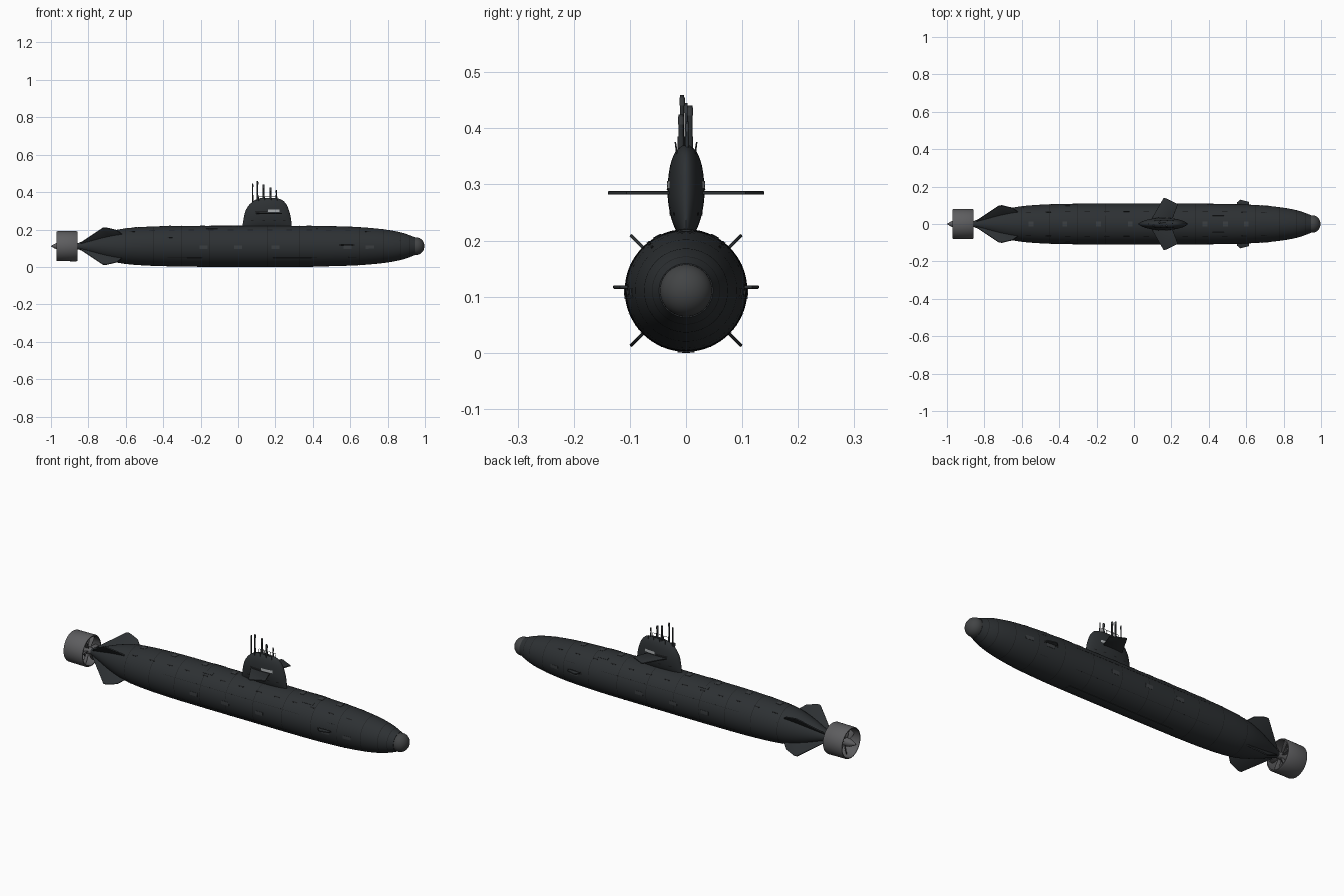
import bpy, bmesh
from math import sin, cos, pi, radians
from mathutils import Vector, Matrix

if "Cube" in bpy.data.objects:
    bpy.data.objects.remove(bpy.data.objects["Cube"])

CZ = 0.111  # height of the hull axis


def mat(name, r, g, b):
    m = bpy.data.materials.new(name)
    m.diffuse_color = (r, g, b, 1)
    m.use_nodes = True
    m.node_tree.nodes["Principled BSDF"].inputs["Base Color"].default_value = m.diffuse_color
    return m


HULL = mat("hull_black", 0.026, 0.030, 0.033)
DARK = mat("slot_black", 0.012, 0.013, 0.014)
PANEL = mat("panel_grey", 0.045, 0.05, 0.054)
DOME = mat("dome_grey", 0.055, 0.058, 0.06)
STEEL = mat("duct_grey", 0.11, 0.11, 0.115)
GLASS = mat("window_grey", 0.4, 0.42, 0.43)


def finish(name, bm, material, angle=35):
    bmesh.ops.recalc_face_normals(bm, faces=bm.faces)
    me = bpy.data.meshes.new(name)
    bm.to_mesh(me)
    bm.free()
    ob = bpy.data.objects.new(name, me)
    bpy.context.collection.objects.link(ob)
    me.materials.append(material)
    bpy.ops.object.select_all(action='DESELECT')
    ob.select_set(True)
    bpy.context.view_layer.objects.active = ob
    bpy.ops.object.shade_smooth_by_angle(angle=radians(angle))
    return ob


def loft(name, rings, material, caps=True, closed=False, angle=35):
    bm = bmesh.new()
    vs = [[bm.verts.new(p) for p in r] for r in rings]
    n = len(rings[0])
    pairs = list(zip(vs, vs[1:])) + ([(vs[-1], vs[0])] if closed else [])
    for a, b in pairs:
        for i in range(n):
            bm.faces.new((a[i], a[(i + 1) % n], b[(i + 1) % n], b[i]))
    if caps and not closed:
        bm.faces.new(vs[0])
        bm.faces.new(vs[-1])
    return finish(name, bm, material, angle)


def revolve(name, profile, material, n=64, **kw):
    rings = [[(x, r * cos(2 * pi * i / n), CZ + r * sin(2 * pi * i / n)) for i in range(n)]
             for x, r in profile]
    return loft(name, rings, material, **kw)


def plate(name, pts, thick, matrix, material, bevel=0.0015):
    """Prism of a 2D outline, thick along local z."""
    bm = bmesh.new()
    f = bm.faces.new([bm.verts.new((x, y, -thick / 2)) for x, y in pts])
    g = bmesh.ops.extrude_face_region(bm, geom=[f])
    bmesh.ops.translate(bm, vec=(0, 0, thick), verts=[v for v in g['geom'] if isinstance(v, bmesh.types.BMVert)])
    bmesh.ops.bevel(bm, geom=bm.edges[:], offset=bevel, segments=2, affect='EDGES', profile=0.5)
    bmesh.ops.transform(bm, matrix=matrix, verts=bm.verts)
    return finish(name, bm, material)


def rod(name, pts, r, material=HULL):
    cu = bpy.data.curves.new(name, 'CURVE')
    cu.dimensions = '3D'
    cu.bevel_depth, cu.bevel_resolution, cu.use_fill_caps = r, 3, True
    s = cu.splines.new('POLY')
    s.points.add(len(pts) - 1)
    for p, c in zip(s.points, pts):
        p.co = (*c, 1)
    cu.materials.append(material)
    ob = bpy.data.objects.new(name, cu)
    bpy.context.collection.objects.link(ob)


def interp(table, t):
    """Smooth curve through table rows (t, a, b, ...)."""
    k = max(i for i in range(len(table) - 1) if table[i][0] <= t or i == 0)
    p = [Vector(table[min(max(k + d, 0), len(table) - 1)]) for d in (-1, 0, 1, 2)]
    h = p[2][0] - p[1][0]
    u = (t - p[1][0]) / h
    m1 = (p[2] - p[0]) * (h / (p[2][0] - p[0][0]))
    m2 = (p[3] - p[1]) * (h / (p[3][0] - p[1][0]))
    return (p[1] * (2*u**3 - 3*u*u + 1) + m1 * (u**3 - 2*u*u + u)
            + p[2] * (3*u*u - 2*u**3) + m2 * (u**3 - u*u))


# Hull
HP = [(-0.86, 0.015), (-0.80, 0.037), (-0.72, 0.067), (-0.64, 0.089), (-0.55, 0.100),
      (-0.40, 0.107), (-0.2, 0.109), (0.2, 0.109), (0.45, 0.108), (0.6, 0.104),
      (0.7, 0.098), (0.8, 0.087), (0.88, 0.071), (0.945, 0.048)]
hr = lambda x: interp(HP, x)[1]
revolve("hull", [(x, hr(x)) for x in (-0.86 + 1.805 * i / 90 for i in range(91))], HULL)

# Rounded sonar dome at the bow
revolve("bow_dome", [(0.935, 0.044), (0.943, 0.046)] +
        [(0.955 + 0.042 * sin(a), 0.0465 * cos(a)) for a in (pi / 2 * i / 12 for i in range(12))] +
        [(0.997, 0.0005)], DOME)

# Hull seam bands
for x in (-0.6, -0.45, -0.3, -0.15, 0.0, 0.16, 0.33, 0.5, 0.65, 0.78, 0.87, 0.915):
    revolve("hull_seam", [(x - 0.0012, hr(x - 0.0012) + 0.0008), (x + 0.0012, hr(x + 0.0012) + 0.0008)],
            DARK, caps=False)


def patch(name, x0, x1, a, w, lift, material):
    """Raised panel wrapped on the hull, at angle a (0 = +y side, 90 = top), arc width w."""
    rings = []
    for i in range(7):
        x = x0 + (x1 - x0) * i / 6
        r, ring = hr(x), []
        for l, seq in ((lift, range(6)), (-0.003, range(5, -1, -1))):
            for j in seq:
                b = radians(a - w / 2 + w * j / 5)
                ring.append((x, (r + l) * cos(b), CZ + (r + l) * sin(b)))
        rings.append(ring)
    loft(name, rings, material)


# Deck hatches, keel plate, side ports and grey side panels
for x in (-0.55, -0.37, -0.19, -0.02, 0.38, 0.49, 0.6):
    patch("deck_hatch", x - 0.013, x + 0.013, 90, 14, 0.0015, PANEL)
patch("keel_plate", -0.22, 0.4, 270, 16, 0.002, HULL)
for mirror in (False, True):
    side = lambda a: 180 - a if mirror else a
    for x in (-0.185, 0.0, 0.2, 0.585, 0.705):
        patch("side_panel", x - 0.022, x + 0.022, side(-3), 10, 0.0012, PANEL)
    for i in range(13):
        x = -0.58 + i * 0.105
        patch("flood_port", x, x + 0.03, side(52), 3, 0.0009, DARK)
    for x in (-0.14, 0.45):
        patch("side_hatch", x - 0.03, x + 0.03, side(62), 8, 0.0015, HULL)
    for a in (25, -35):
        patch("long_seam", -0.6, 0.87, side(a), 0.7, 0.0006, DARK)

# Sail: height, rear x, front x, half width
SP = [(0.205, 0.022, 0.288, 0.012), (0.235, 0.026, 0.286, 0.025), (0.27, 0.032, 0.281, 0.032),
      (0.30, 0.040, 0.273, 0.0325), (0.33, 0.058, 0.261, 0.029), (0.35, 0.080, 0.246, 0.023),
      (0.362, 0.100, 0.228, 0.016), (0.369, 0.125, 0.200, 0.007)]


def sail_point(z, t, lift=0.0):
    _, xa, xb, w = interp(SP, z)
    return ((xa + xb) / 2 + (xb - xa) / 2 * cos(t), (w + lift) * sin(t), z)


loft("sail", [[sail_point(0.205 + 0.164 * i / 32, 2 * pi * j / 48) for j in range(48)]
              for i in range(33)], HULL)


def sail_patch(name, x0, x1, z0, z1, s, material):
    bm = bmesh.new()
    rows = []
    for z in (z0, z1):
        _, xa, xb, w = interp(SP, z)
        row = []
        for i in range(7):
            x = x0 + (x1 - x0) * i / 6
            u = (2 * x - xa - xb) / (xb - xa)
            row.append(bm.verts.new((x, s * (w * (1 - u * u) ** 0.5 + 0.0015), z)))
        rows.append(row)
    for i in range(6):
        bm.faces.new((rows[0][i], rows[0][i + 1], rows[1][i + 1], rows[1][i]))
    finish(name, bm, material)


# Sail windows and slots, sail planes, bow planes
for s in (-1, 1):
    sail_patch("sail_window", 0.16, 0.222, 0.293, 0.306, s, GLASS)
    sail_patch("sail_slot", 0.09, 0.155, 0.29, 0.299, s, DARK)
    for x in (0.07, 0.13, 0.19, 0.24):
        sail_patch("sail_port", x, x + 0.014, 0.245, 0.25, s, DARK)
    plate("sail_plane", [(0.09, s * 0.015), (0.098, s * 0.035), (0.158, s * 0.139), (0.167, s * 0.139),
                         (0.235, s * 0.106), (0.203, s * 0.02)], 0.006,
          Matrix.Translation((0, 0, 0.285)), HULL)
    plate("bow_plane", [(0.55, s * 0.09), (0.55, s * 0.115), (0.568, s * 0.13), (0.615, s * 0.118),
                        (0.615, s * 0.09)], 0.006, Matrix.Translation((0, 0, 0.117)), HULL)
    patch("bow_plane_slot", 0.54, 0.622, 3 if s > 0 else 177, 6, 0.001, DARK)

# Masts and periscopes: x, y, top, radius
for x, y, top, r in ((0.078, 0.0, 0.445, 0.0028), (0.104, -0.007, 0.459, 0.004),
                     (0.136, 0.007, 0.441, 0.0045), (0.174, -0.009, 0.425, 0.0045),
                     (0.205, 0.002, 0.412, 0.0025)):
    rod("mast", [(x, y, 0.335), (x, y, top)], r)
    rod("mast_sleeve", [(x, y, 0.335), (x, y, 0.385)], r * 1.35)
    rod("mast_head", [(x, y, top - 0.018), (x, y, top - 0.004)], r * 1.3, PANEL)

# Handrails on the sail top
for s in (-1, 1):
    rod("sail_rail", [(0.11, s * 0.015, 0.352), (0.11, s * 0.019, 0.375),
                      (0.21, s * 0.019, 0.375), (0.21, s * 0.015, 0.352)], 0.0013)
    for x in (0.143, 0.177):
        rod("rail_post", [(x, s * 0.016, 0.35), (x, s * 0.019, 0.375)], 0.0013)

# X-shaped stern fins
FIN = [(-0.845, 0.012), (-0.838, 0.030), (-0.722, 0.139), (-0.705, 0.140), (-0.648, 0.121),
       (-0.60, 0.07), (-0.66, 0.02)]
for k in range(4):
    plate("stern_fin", FIN, 0.006, Matrix.Translation((0, 0, CZ)) @ Matrix.Rotation(radians(45 + 90 * k), 4, 'X'), HULL)

# Pump-jet duct, shaft hub, stators and rotor blades
revolve("duct", [(-0.97, 0.074), (-0.97, 0.078), (-0.965, 0.080), (-0.865, 0.081), (-0.859, 0.078),
                 (-0.859, 0.073), (-0.915, 0.071)], STEEL, closed=True)
revolve("shaft_hub", [(-0.84, 0.016), (-0.87, 0.017), (-0.89, 0.021), (-0.95, 0.021), (-0.965, 0.019),
                      (-0.985, 0.010), (-1.0, 0.0008)], STEEL, n=32)
for name, count, x, chord, tip, pitch in (("stator", 6, -0.878, 0.022, 0.0745, 12),
                                          ("rotor_blade", 7, -0.93, 0.036, 0.070, 45)):
    for k in range(count):
        m = (Matrix.Translation((x, 0, CZ)) @ Matrix.Rotation(2 * pi * k / count, 4, 'X')
             @ Matrix.Rotation(radians(pitch), 4, 'Y'))
        plate(name, [(-chord * 0.35, 0.012), (-chord * 0.5, tip * 0.75), (-chord * 0.4, tip),
                     (chord * 0.4, tip), (chord * 0.5, tip * 0.75), (chord * 0.35, 0.012)],
              0.004, m, STEEL, 0.001)
